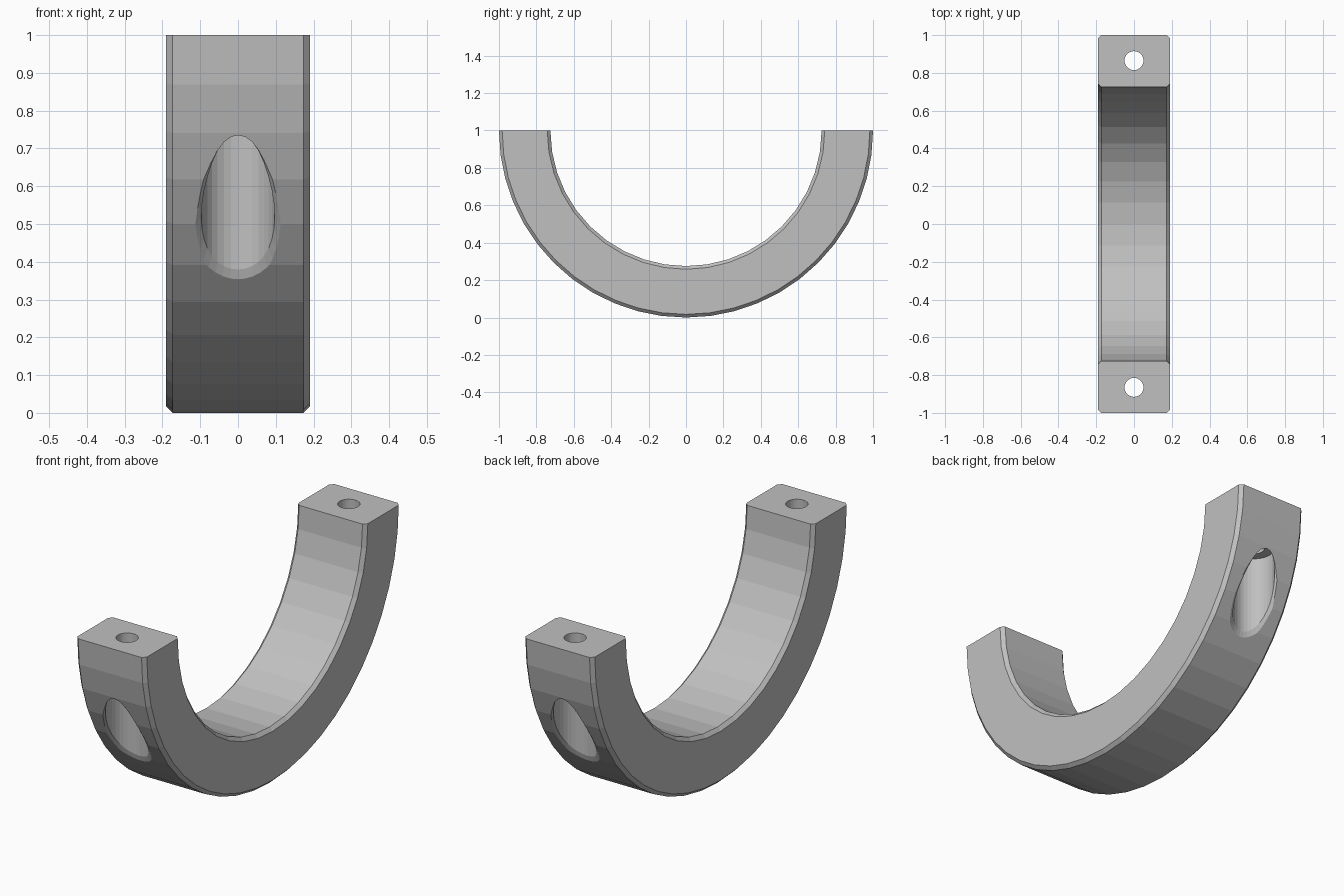
import bpy, bmesh
from math import sin, cos, pi, sqrt

cube = bpy.data.objects.get("Cube")
if cube:
    bpy.data.objects.remove(cube, do_unlink=True)

OUTER, INNER, HALF, CHAMFER = 1.0, 0.725, 0.19, 0.017
BOLT_Y, BOLT_R, BORE_R, SEAT_Z = 0.865, 0.05, 0.097, 0.78

grey = bpy.data.materials.new("plain grey")
grey.use_nodes = True
grey.diffuse_color = (0.53, 0.53, 0.53, 1)
grey.node_tree.nodes["Principled BSDF"].inputs["Base Color"].default_value = grey.diffuse_color


def make_object(name, bm):
    bmesh.ops.recalc_face_normals(bm, faces=bm.faces[:])
    mesh = bpy.data.meshes.new(name)
    bm.to_mesh(mesh)
    bm.free()
    mesh.materials.append(grey)
    obj = bpy.data.objects.new(name, mesh)
    bpy.context.collection.objects.link(obj)
    return obj


def bridge(bm, a, b, closed=False):
    for i in range(len(a) if closed else len(a) - 1):
        j = (i + 1) % len(a)
        bm.faces.new((a[i], a[j], b[j], b[i]))


# Half ring clamp with chamfered edges
def half_ring():
    bm = bmesh.new()

    def arc(x, r, n):
        return [bm.verts.new((x, -r * cos(pi * i / n), 1 - r * sin(pi * i / n)))
                for i in range(n + 1)]

    x = HALF - CHAMFER
    arcs = [arc(-x, OUTER, 24), arc(x, OUTER, 24),
            arc(HALF, OUTER - CHAMFER, 24), arc(HALF, INNER + CHAMFER, 20),
            arc(x, INNER, 20), arc(-x, INNER, 20),
            arc(-HALF, INNER + CHAMFER, 20), arc(-HALF, OUTER - CHAMFER, 24)]
    for k in range(8):
        a, b = arcs[k], arcs[(k + 1) % 8]
        if len(a) == len(b):
            bridge(bm, a, b)
        else:
            bm.faces.new(a + b[::-1])      # flat side
    for end in (0, -1):
        bm.faces.new([a[end] for a in arcs])
    return make_object("half_ring_clamp", bm)


# Bolt hole, wide bore and flared mouth as one cutter
def bolt_cutter(side, n=32):
    bm = bmesh.new()
    rows = [[] for _ in range(7)]
    for i in range(n):
        t = 2 * pi * i / n
        c, s = cos(t), sin(t)
        flare = 0.016 * s * s + (0.002 if c > 0 else 0.009) * c * c

        def skin(r):
            return 1 - sqrt(max(0, OUTER ** 2 - (BOLT_Y + r * c) ** 2))

        rim = BORE_R + flare
        wide = BORE_R + 1.5 * flare
        levels = [(BOLT_R, 1.1), (BOLT_R, SEAT_Z), (BORE_R, SEAT_Z),
                  (BORE_R, skin(BORE_R) + 0.02), (rim, skin(rim)),
                  (wide, skin(rim) - 0.01), (wide, -0.1)]
        for row, (r, z) in zip(rows, levels):
            row.append(bm.verts.new((r * s, side * (BOLT_Y + r * c), z)))
    for a, b in zip(rows, rows[1:]):
        bridge(bm, a, b, closed=True)
    bm.faces.new(rows[0])
    bm.faces.new(rows[-1])
    obj = make_object("bolt_cutter", bm)
    obj.hide_render = True
    return obj


clamp = half_ring()
bpy.context.view_layer.objects.active = clamp
for side in (-1, 1):
    cutter = bolt_cutter(side)
    mod = clamp.modifiers.new("bolt hole", "BOOLEAN")
    mod.operation = "DIFFERENCE"
    mod.solver = "EXACT"
    mod.object = cutter
    bpy.ops.object.modifier_apply(modifier=mod.name)
    bpy.data.objects.remove(cutter, do_unlink=True)
